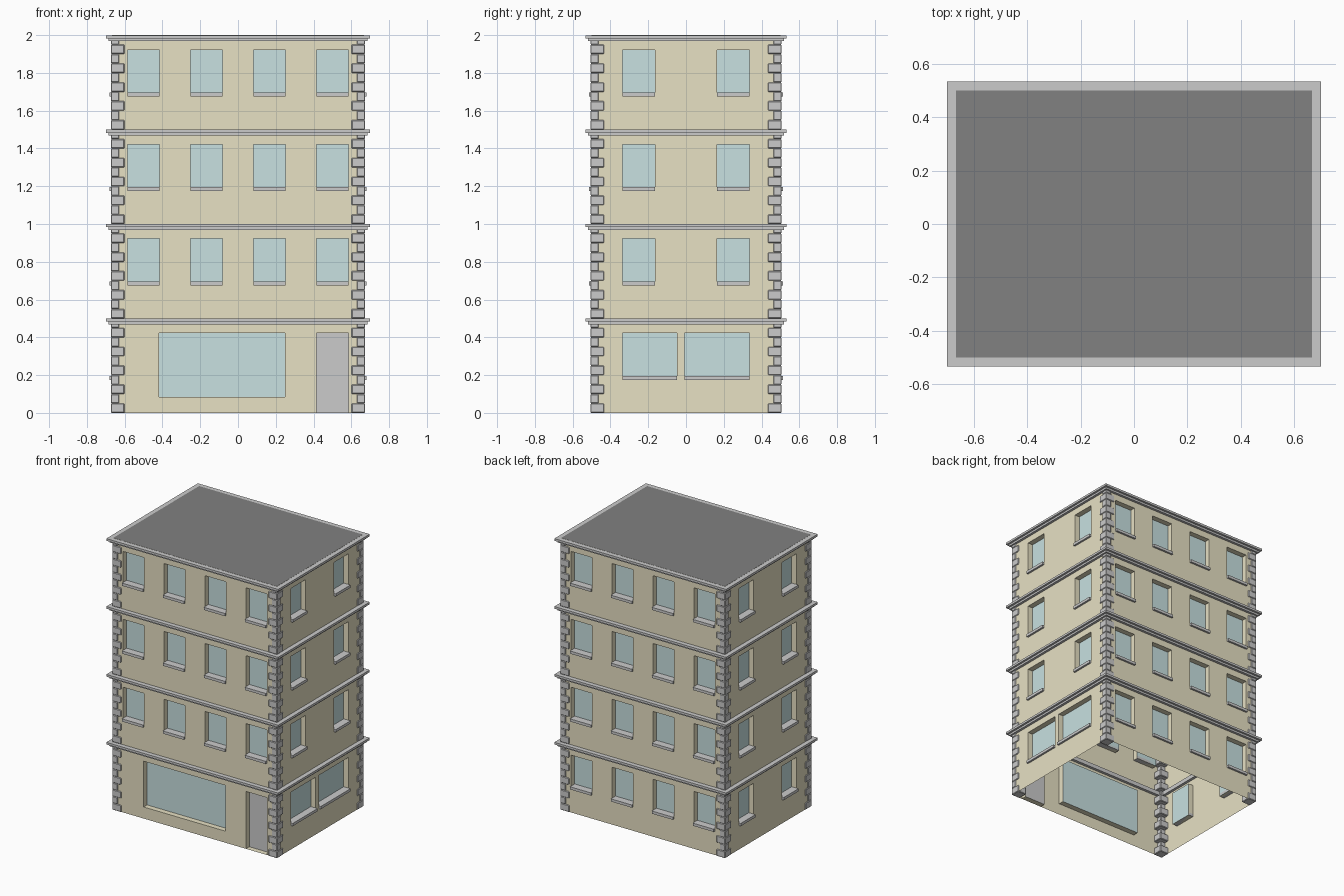
import bpy, bmesh
from math import pi
from mathutils import Matrix, Vector

if "Cube" in bpy.data.objects:
    bpy.data.objects.remove(bpy.data.objects["Cube"])

HX, HY, FLOOR, RECESS = 0.667, 0.5, 0.5, 0.04


def material(name, rgb):
    m = bpy.data.materials.new(name)
    m.diffuse_color = (*rgb, 1)
    m.use_nodes = True
    m.node_tree.nodes["Principled BSDF"].inputs["Base Color"].default_value = m.diffuse_color
    return m


WALL = material("sand_wall", (0.80, 0.75, 0.55))
GLASS = material("glass", (0.58, 0.75, 0.75))
ROOF = material("dark_roof", (0.22, 0.22, 0.22))


def finish(bm, name, mat=None, turn=0):
    bm.transform(Matrix.Rotation(turn, 4, 'Z'))
    me = bpy.data.meshes.new(name)
    bm.to_mesh(me)
    bm.free()
    ob = bpy.data.objects.new(name, me)
    bpy.context.collection.objects.link(ob)
    if mat:
        me.materials.append(mat)
    return ob


def quad(bm, *pts):
    bm.faces.new([bm.verts.new(p) for p in pts])


def box(bm, lo, hi):
    lo, hi = Vector(lo), Vector(hi)
    m = Matrix.Translation((lo + hi) / 2) @ Matrix.Diagonal((*(hi - lo), 1))
    bmesh.ops.create_cube(bm, size=1, matrix=m)


def facade(side, half, dist, turn, windows, plain=()):
    """One side, built facing -y: wall with recessed openings, then turned."""
    wall, glass, sills = bmesh.new(), bmesh.new(), bmesh.new()
    holes = list(windows) + list(plain)
    us = sorted({-half, half} | {u for h in holes for u in h[:2]})
    zs = sorted({0, 4 * FLOOR} | {z for h in holes for z in h[2:4]})
    # wall cells, leaving the openings out
    for a, b in zip(us, us[1:]):
        for c, d in zip(zs, zs[1:]):
            u, z = (a + b) / 2, (c + d) / 2
            if not any(h[0] < u < h[1] and h[2] < z < h[3] for h in holes):
                quad(wall, (a, -dist, c), (b, -dist, c), (b, -dist, d), (a, -dist, d))
    # reveals and panes
    inner = RECESS - dist
    for u0, u1, z0, z1, *kind in holes:
        ring = [(u0, z0), (u1, z0), (u1, z1), (u0, z1)]
        for (au, az), (bu, bz) in zip(ring, ring[1:] + ring[:1]):
            quad(wall, (bu, -dist, bz), (bu, inner, bz), (au, inner, az), (au, -dist, az))
        if kind:
            door = bmesh.new()
            quad(door, *[(u, inner, z) for u, z in ring])
            finish(door, "door", None, turn)
        else:
            quad(glass, *[(u, inner, z) for u, z in ring])
    # window sills
    for u0, u1, z0, z1 in windows:
        box(sills, (u0, -dist - 0.014, z0), (u1, inner, z0 + 0.02))
    bmesh.ops.remove_doubles(wall, verts=wall.verts, dist=1e-5)
    finish(wall, side + "_wall", WALL, turn)
    finish(glass, side + "_windows", GLASS, turn)
    finish(sills, side + "_sills", None, turn)


def row(centres, floors):
    return [(c - 0.085, c + 0.085, f * FLOOR + 0.175, f * FLOOR + 0.422)
            for f in floors for c in centres]


LONG, SHORT = (-0.5, -0.167, 0.167, 0.5), (-0.25, 0.25)
facade("front", HX, HY, 0, row(LONG, (1, 2, 3)),
       [(-0.418, 0.25, 0.085, 0.422), (0.415, 0.585, 0, 0.422, "door")])
facade("right", HY, HX, pi / 2, row(SHORT, (1, 2, 3)) +
       [(-0.335, -0.048, 0.175, 0.422), (-0.008, 0.335, 0.175, 0.422)])
facade("back", HX, HY, pi, row(LONG, range(4)))
facade("left", HY, HX, -pi / 2, row(SHORT, range(4)))


# stepped cornice ring around the top of each floor
def cornice(name, top):
    bm = bmesh.new()
    profile = [(-0.02, -0.03), (0.018, -0.03), (0.018, -0.016),
               (0.033, -0.016), (0.033, 0), (-0.02, 0)]
    loops = [[bm.verts.new((sx * (HX + o), sy * (HY + o), top + z)) for o, z in profile]
             for sx, sy in ((-1, -1), (1, -1), (1, 1), (-1, 1))]
    n = len(profile)
    for i in range(4):
        a, b = loops[i], loops[(i + 1) % 4]
        for j in range(n):
            k = (j + 1) % n
            bm.faces.new((a[j], b[j], b[k], a[k]))
    bmesh.ops.recalc_face_normals(bm, faces=bm.faces)
    finish(bm, name)


for f in range(4):
    cornice(f"cornice_{f + 1}", (f + 1) * FLOOR - 0.001)

# corner stones, alternately large and small
for sx, sy in ((-1, -1), (1, -1), (1, 1), (-1, 1)):
    bm = bmesh.new()
    for i in range(40):
        size = 0.038 if i % 2 else 0.066
        xs = sorted((sx * (HX - size), sx * (HX + 0.006)))
        ys = sorted((sy * (HY - size), sy * (HY + 0.006)))
        z = i * 0.05
        box(bm, (xs[0], ys[0], z), (xs[1], ys[1], min(z + 0.05, 1.99)))
    ob = finish(bm, f"{'back' if sy > 0 else 'front'}_{'right' if sx > 0 else 'left'}_quoins")
    bev = ob.modifiers.new("chamfer", 'BEVEL')
    bev.width, bev.segments = 0.004, 1

# flat roof
bm = bmesh.new()
quad(bm, (-HX, -HY, 2), (HX, -HY, 2), (HX, HY, 2), (-HX, HY, 2))
finish(bm, "roof", ROOF)
